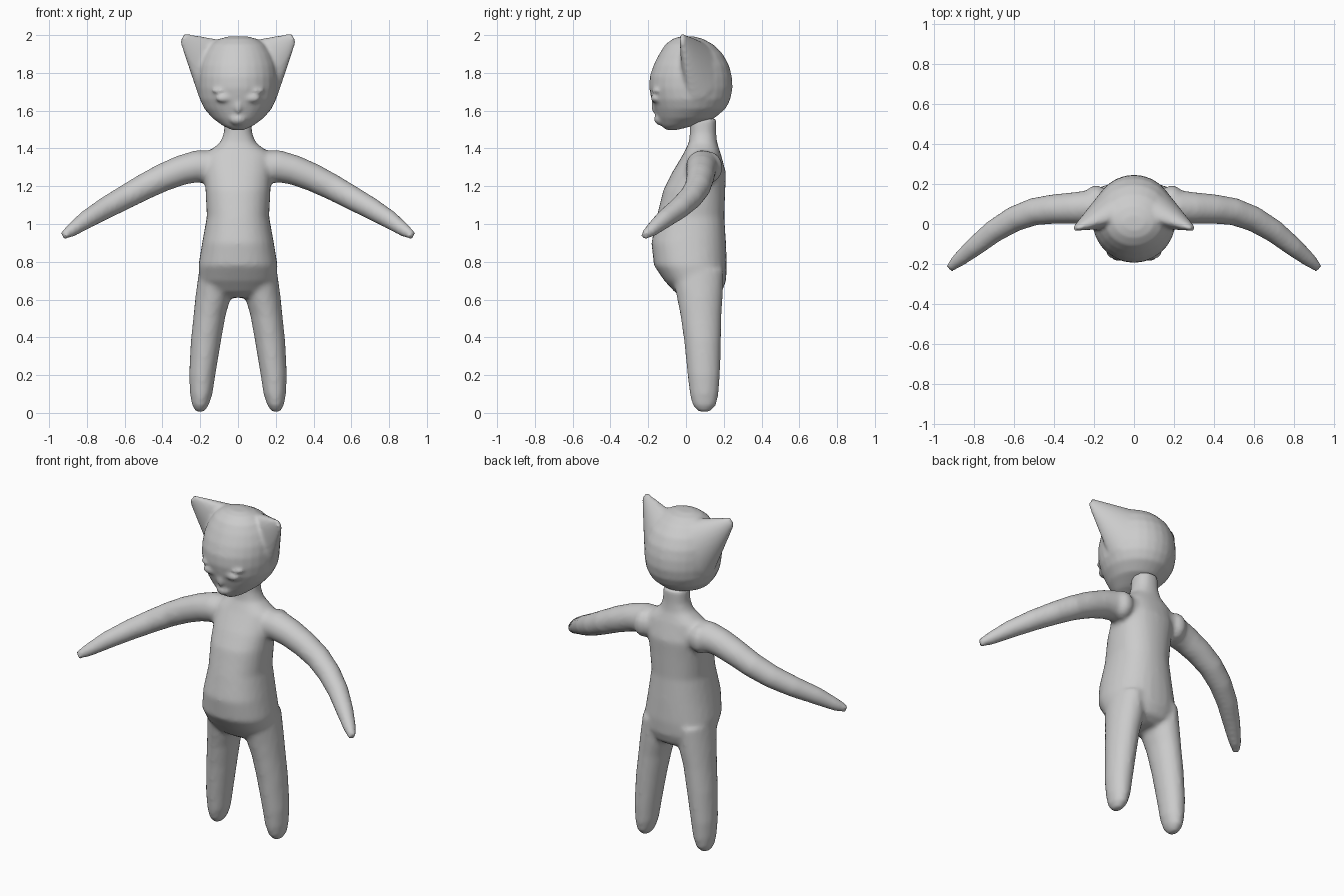
import bpy, bmesh, math
from mathutils import Vector

if "Cube" in bpy.data.objects:
    bpy.data.objects.remove(bpy.data.objects["Cube"])

grey = bpy.data.materials.new("plain grey")
grey.diffuse_color = (0.6, 0.6, 0.6, 1)
grey.use_nodes = True
grey.node_tree.nodes["Principled BSDF"].inputs["Base Color"].default_value = grey.diffuse_color
SIDES = 28


def loft(bm, rings, power=1.0, cup=1.0):
    """Skin closed rings (centre, u, v); cup scales the v-positive half."""
    loops = []
    for c, u, v in rings:
        loop = []
        for i in range(SIDES):
            a = 2 * math.pi * i / SIDES
            ca, sa = math.cos(a), math.sin(a)
            ca = math.copysign(abs(ca) ** power, ca)
            sa = math.copysign(abs(sa) ** power, sa)
            loop.append(bm.verts.new(Vector(c) + Vector(u) * ca + Vector(v) * sa * (cup if sa > 0 else 1)))
        loops.append(loop)
    faces = [bm.faces.new(loops[0]), bm.faces.new(loops[-1])]
    for a, b in zip(loops, loops[1:]):
        for i in range(SIDES):
            j = (i + 1) % SIDES
            faces.append(bm.faces.new((a[i], a[j], b[j], b[i])))
    bmesh.ops.recalc_face_normals(bm, faces=faces)


def stack(bm, rows, power=1.0):
    """Loft upright rows of z, x min, x max, y min, y max."""
    loft(bm, [(((x0 + x1) / 2, (y0 + y1) / 2, z), ((x1 - x0) / 2, 0, 0), (0, (y1 - y0) / 2, 0))
              for z, x0, x1, y0, y1 in rows], power)


def tube(bm, pts):
    """Loft a round limb along rows of x, y, z, radius."""
    rings = []
    for i, (x, y, z, r) in enumerate(pts):
        a, b = pts[max(i - 1, 0)], pts[min(i + 1, len(pts) - 1)]
        d = (Vector(b[:3]) - Vector(a[:3])).normalized()
        u = d.cross(Vector((0, 0, 1))).normalized()
        rings.append(((x, y, z), u * r, d.cross(u) * r))
    loft(bm, rings)


def ball(bm, c, s):
    new = bmesh.ops.create_uvsphere(bm, u_segments=16, v_segments=10, radius=1)["verts"]
    for v in new:
        v.co = Vector(c) + Vector((v.co.x * s[0], v.co.y * s[1], v.co.z * s[2]))


def fuse(name, bm, voxel, smooth):
    """Blend the overlapping pieces into one soft skin."""
    me = bpy.data.meshes.new(name)
    bm.to_mesh(me)
    bm.free()
    me.materials.append(grey)
    ob = bpy.data.objects.new(name, me)
    bpy.context.collection.objects.link(ob)
    m = ob.modifiers.new("blend", 'REMESH')
    m.mode, m.voxel_size, m.use_smooth_shade = 'VOXEL', voxel, True
    m = ob.modifiers.new("soften", 'SMOOTH')
    m.factor, m.iterations = 0.5, smooth


# body: torso and neck
bm = bmesh.new()
torso = [(1.56, .07, .02, .16), (1.48, .075, .02, .16), (1.43, .095, .015, .165),
         (1.40, .135, 0, .175), (1.37, .175, -.015, .185), (1.27, .178, -.075, .212),
         (1.18, .172, -.12, .208), (1.04, .165, -.155, .203), (.90, .19, -.183, .212),
         (.78, .21, -.17, .217), (.70, .205, -.115, .212), (.64, .17, -.06, .19), (.61, .10, -.01, .14)]
stack(bm, [(z, -x, x, a, b) for z, x, a, b in torso], 0.88)

# body: legs and arms, mirrored
leg = [(.76, .03, .205, -.08, .20), (.62, .035, .225, -.05, .195), (.52, .065, .235, -.03, .188),
       (.38, .09, .25, -.01, .185), (.2, .12, .259, .008, .18), (.1, .135, .254, .02, .172),
       (.04, .155, .243, .035, .16), (.005, .18, .222, .065, .125)]
arm = [(.12, .09, 1.30, .09), (.22, .085, 1.305, .085), (.30, .08, 1.285, .079), (.40, .075, 1.245, .074),
       (.50, .062, 1.195, .069), (.60, .025, 1.14, .064), (.70, -.035, 1.085, .058),
       (.80, -.115, 1.025, .049), (.88, -.182, .968, .036), (.925, -.222, .937, .022)]
for s in (1, -1):
    stack(bm, [(z, min(s * a, s * b), max(s * a, s * b), c, d) for z, a, b, c, d in leg])
    tube(bm, [(s * x, y, z, r) for x, y, z, r in arm])
    ball(bm, (s * .19, .12, 1.30), (.06, .075, .085))      # shoulder
fuse("body", bm, .014, 5)

# head: skull
bm = bmesh.new()
skull = [(1.497, .03, -.105, -.05), (1.52, .08, -.13, .04), (1.56, .135, -.15, .15), (1.61, .178, -.168, .21),
         (1.66, .202, -.183, .235), (1.72, .21, -.195, .247), (1.78, .21, -.192, .243), (1.84, .203, -.172, .228),
         (1.90, .18, -.142, .195), (1.95, .145, -.11, .145), (1.98, .10, -.07, .09), (1.993, .05, -.03, .04)]
stack(bm, [(z, -x, x, a, b) for z, x, a, b in skull])

# head: cupped ears, eyelids, brows
for s in (1, -1):
    rings = []
    for t in (0, .2, .4, .6, .8, 1):
        k = 1 - t
        rings.append(((s * (.14 + .155 * t), .045 * k - .025 * t, 1.815 + .172 * t),
                      (s * (.05 * k + .012), 0, -.135 * k - .022),
                      (0, -.11 * k - .016, 0)))
    loft(bm, rings, cup=.55)
    ball(bm, (s * .075, -.158, 1.665), (.045, .03, .022))
    ball(bm, (s * .08, -.150, 1.705), (.06, .03, .014))
# head: nose and muzzle
ball(bm, (0, -.163, 1.625), (.022, .022, .04))
ball(bm, (0, -.125, 1.555), (.05, .045, .035))
fuse("head", bm, .011, 4)
